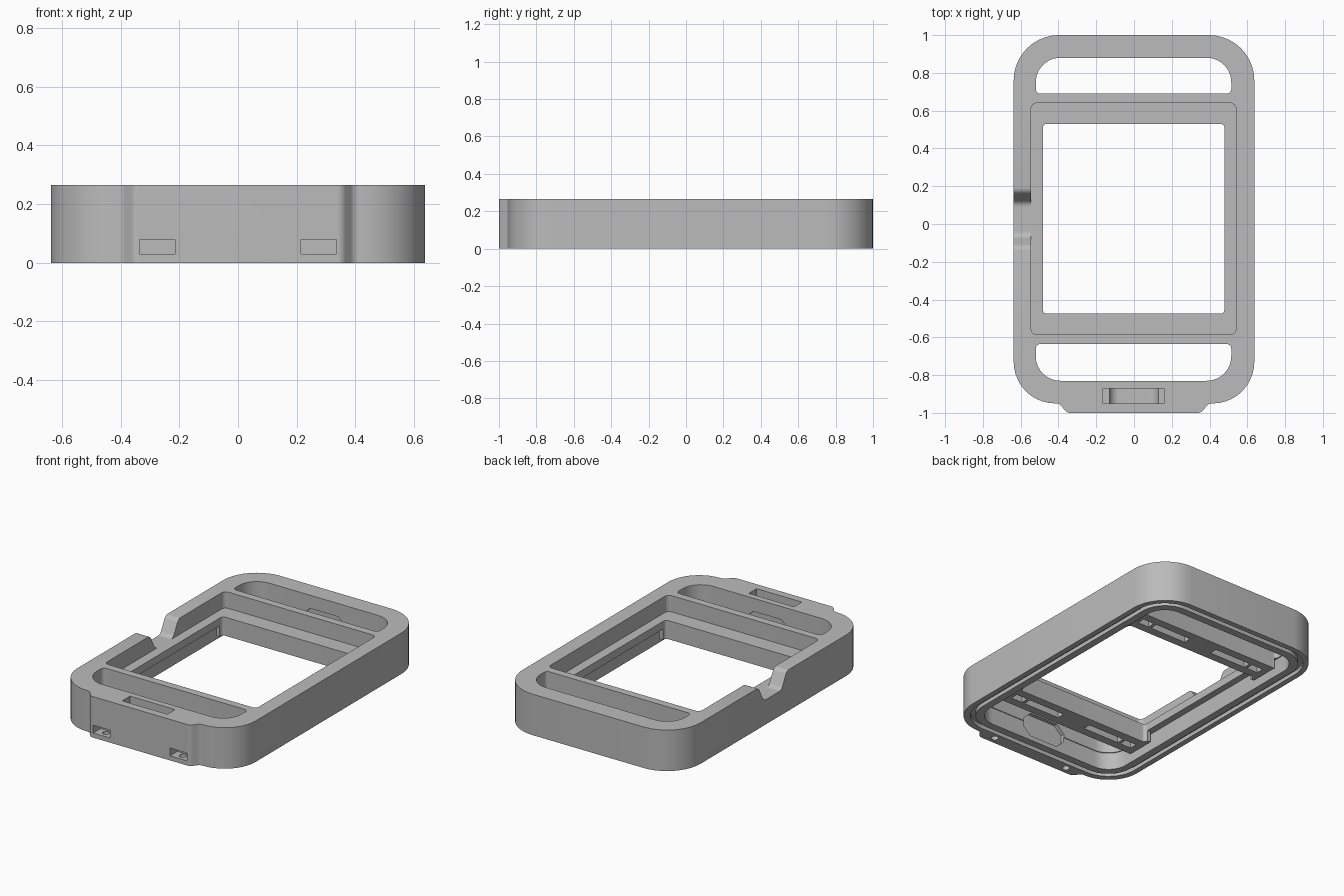
import bpy, bmesh, math
from mathutils import Vector

cube = bpy.data.objects.get("Cube")
if cube:
    bpy.data.objects.remove(cube, do_unlink=True)

grey = bpy.data.materials.new("plain grey")
grey.use_nodes = True
COLOUR = (0.5, 0.5, 0.5, 1)
grey.diffuse_color = COLOUR
grey.node_tree.nodes["Principled BSDF"].inputs["Base Color"].default_value = COLOUR

TOP, FLOOR, PLATE, BAR = 0.265, 0.16, 0.11, 0.04


def fillet(corners, steps=10):
    """Round each (u, v, radius) corner of a closed outline."""
    out = []
    for i, (u, v, r) in enumerate(corners):
        p = Vector((u, v))
        if r == 0:
            out.append(p)
            continue
        a = (Vector(corners[i - 1][:2]) - p).normalized()
        b = (Vector(corners[(i + 1) % len(corners)][:2]) - p).normalized()
        half = a.angle(b) / 2
        centre = p + (a + b).normalized() * r / math.sin(half)
        s = (p + a * r / math.tan(half) - centre).normalized()
        e = (p + b * r / math.tan(half) - centre).normalized()
        for k in range(steps + 1):
            out.append(centre + s.slerp(e, k / steps).normalized() * r)
    return out


def rect(x0, x1, y0, y1, r_front=0.0, r_back=None):
    r_back = r_front if r_back is None else r_back
    return fillet([(x0, y0, r_front), (x1, y0, r_front),
                   (x1, y1, r_back), (x0, y1, r_back)])


def prism(name, outline, lo, hi, axis="z"):
    """Extrude an outline between lo and hi along an axis."""
    place = {"z": lambda p, w: (p[0], p[1], w),
             "y": lambda p, w: (p[0], w, p[1]),
             "x": lambda p, w: (w, p[0], p[1])}[axis]
    bm = bmesh.new()
    rings = [[bm.verts.new(place(p, w)) for p in outline] for w in (lo, hi)]
    bm.faces.new(rings[0])
    bm.faces.new(rings[1])
    n = len(outline)
    for i in range(n):
        j = (i + 1) % n
        bm.faces.new((rings[0][i], rings[0][j], rings[1][j], rings[1][i]))
    bmesh.ops.recalc_face_normals(bm, faces=bm.faces)
    mesh = bpy.data.meshes.new(name)
    bm.to_mesh(mesh)
    bm.free()
    mesh.materials.append(grey)
    obj = bpy.data.objects.new(name, mesh)
    bpy.context.collection.objects.link(obj)
    return obj


def combine(target, tool, operation="DIFFERENCE"):
    bpy.context.view_layer.objects.active = target
    mod = target.modifiers.new("shape", "BOOLEAN")
    mod.operation, mod.solver, mod.object = operation, "EXACT", tool
    bpy.ops.object.modifier_apply(modifier=mod.name)
    bpy.data.objects.remove(tool, do_unlink=True)


def cut(*args):
    combine(frame, prism("cutter", *args))


# Outer body with the front tab
half = [(0.637, 1, 0.24), (0.637, -0.95, 0.22), (0.395, -0.95, 0.035), (0.355, -1, 0.035)]
frame = prism("case_frame", fillet(half + [(-x, y, r) for x, y, r in reversed(half)]), 0, TOP)

# Underside cavity, then the two cross bars inside it
cut(rect(-0.525, 0.525, -0.835, 0.885, 0.13), -0.1, PLATE)
for y0, y1 in ((0.5, 0.72), (-0.66, -0.45)):
    combine(frame, prism("bar", rect(-0.505, 0.505, y0, y1), BAR, PLATE + 0.02), "UNION")

# Screen recess, window and the two end slots
cut(rect(-0.545, 0.54, -0.585, 0.64, 0.03), FLOOR, 0.4)
cut(rect(-0.482, 0.478, -0.475, 0.53, 0.02), -0.1, 0.4)
cut(rect(-0.52, 0.515, 0.69, 0.88, 0.025, 0.13), -0.1, 0.4)
cut(rect(-0.52, 0.515, -0.83, -0.635, 0.13, 0.025), -0.1, 0.4)

# Curved notch in the side wall
lip = TOP + 0.0005
cut(fillet([(-0.25, 0.4, 0), (-0.25, lip, 0), (-0.12, lip, 0.04), (-0.065, FLOOR, 0.04),
            (0.115, FLOOR, 0.04), (0.17, lip, 0.04), (0.3, lip, 0), (0.3, 0.4, 0)]),
    -0.7, -0.54, "x")

# Strap slot in the tab, with a rounded channel below
cut(rect(-0.163, 0.16, -0.95, -0.87), 0.2, 0.4)
cut(rect(-0.13, 0.13, 0.1, 0.25, 0.05, 0), -0.949, -0.871, "y")

# Eight-sided pockets in the inner end walls
octagon = [(x, z) for x, z in ((-0.155, 0.08), (-0.1, 0.03), (0.1, 0.03), (0.155, 0.08),
                               (0.155, 0.13), (0.1, 0.18), (-0.1, 0.18), (-0.155, 0.13))]
cut(octagon, -0.855, -0.8, "y")
cut(octagon, 0.85, 0.91, "y")

# Front windows with pin holes, and slots under the bars
circle = [(math.cos(a * math.tau / 20), math.sin(a * math.tau / 20)) for a in range(20)]
for side in (-1, 1):
    x = side * 0.275
    cut(rect(x - 0.06, x + 0.06, 0.03, 0.08), -1.1, -0.925, "y")
    cut([(x + 0.022 * c, -0.955 + 0.022 * s) for c, s in circle], -0.1, 0.05)
    for y in (0.61, -0.555):
        for middle, width in ((0.23, 0.13), (0.42, 0.04)):
            m = side * middle
            cut(rect(m - width, m + width, y - 0.025, y + 0.025), -0.1, 0.08)

# Seal groove around the underside
ring = prism("ring", rect(-0.602, 0.602, -0.915, 0.965, 0.2), -0.1, 0.025)
combine(ring, prism("core", rect(-0.572, 0.572, -0.885, 0.935, 0.17), -0.2, 0.1))
combine(frame, ring)

bpy.ops.object.select_all(action="DESELECT")
frame.select_set(True)
bpy.context.view_layer.objects.active = frame
bpy.ops.object.shade_smooth_by_angle(angle=math.radians(30))
